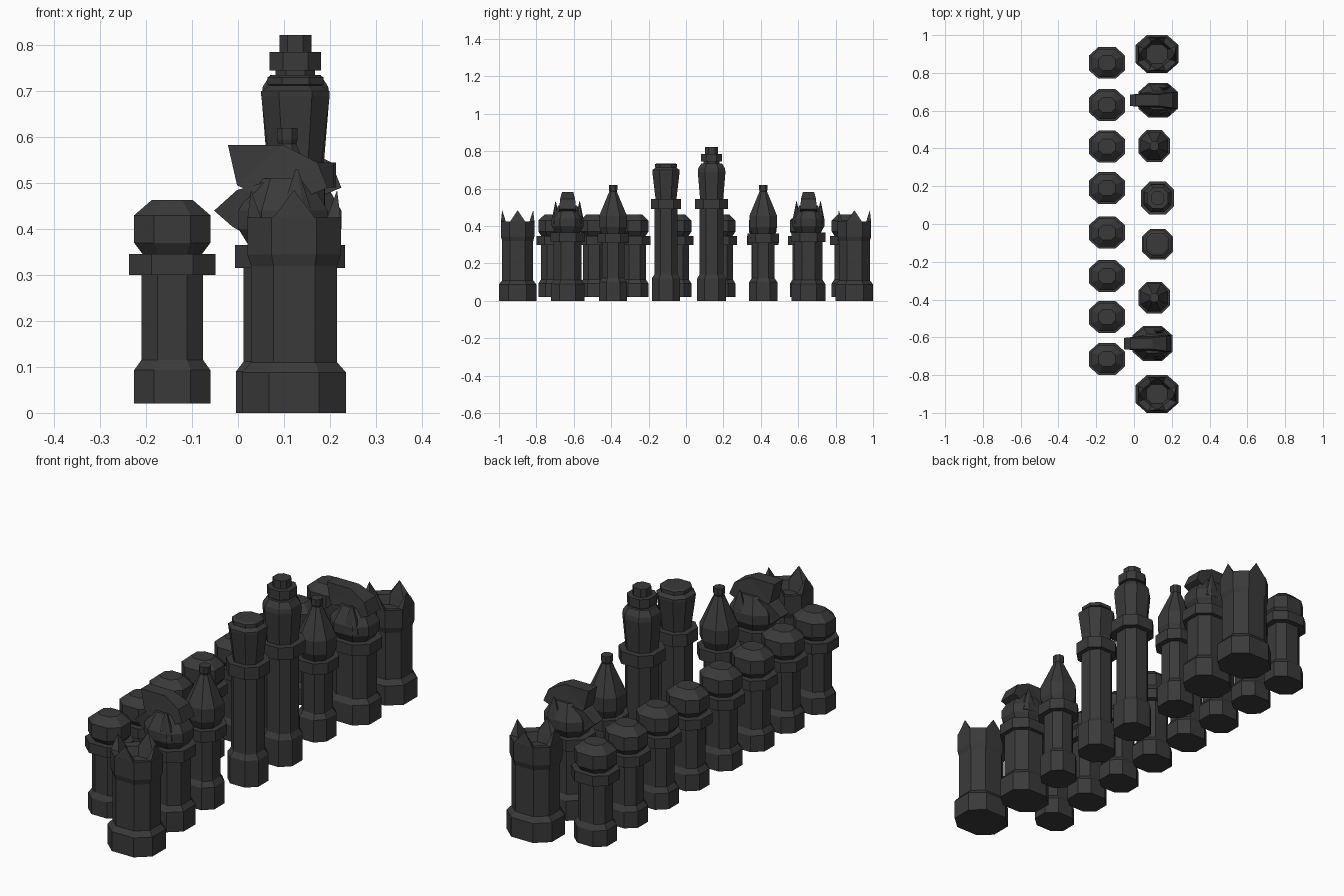
import bpy
import bmesh

cube = bpy.data.objects.get("Cube")
if cube:
    bpy.data.objects.remove(cube, do_unlink=True)

charcoal = bpy.data.materials.new("charcoal")
charcoal.use_nodes = True
shade = (0.042, 0.042, 0.042, 1)
charcoal.diffuse_color = shade
charcoal.node_tree.nodes["Principled BSDF"].inputs["Base Color"].default_value = shade


def finish(name, bm, x, y):
    bmesh.ops.recalc_face_normals(bm, faces=bm.faces)
    mesh = bpy.data.meshes.new(name)
    bm.to_mesh(mesh)
    bm.free()
    mesh.materials.append(charcoal)
    obj = bpy.data.objects.new(name, mesh)
    obj.location = (x, y, 0)
    bpy.context.collection.objects.link(obj)
    return obj


def octagon(r, stretch, flat=0.48):
    f = r * flat
    pts = [(r, -f), (r, f), (f, r), (-f, r), (-r, f), (-r, -f), (-f, -r), (f, -r)]
    return [(px * stretch, py) for px, py in pts]


def turned(name, profile, x, y, stretch=1.0):
    """Eight-sided column following (radius, height) pairs."""
    bm = bmesh.new()
    rings = [[bm.verts.new((*p, z)) for p in octagon(r, stretch)] for r, z in profile]
    for low, high in zip(rings, rings[1:]):
        for i in range(8):
            j = (i + 1) % 8
            bm.faces.new((low[i], low[j], high[j], high[i]))
    bm.faces.new(rings[0])
    bm.faces.new(rings[-1])
    return finish(name, bm, x, y)


def slab(name, outline, x, y):
    """Side outline of (x, z, half width) points, closed on both sides."""
    bm = bmesh.new()
    left = [bm.verts.new((px, w, z)) for px, z, w in outline]
    right = [bm.verts.new((px, -w, z)) for px, z, w in outline]
    n = len(outline)
    for i in range(n):
        j = (i + 1) % n
        bm.faces.new((left[i], left[j], right[j], right[i]))
    caps = [bm.faces.new(left), bm.faces.new(right)]
    bmesh.ops.triangulate(bm, faces=caps)
    return finish(name, bm, x, y)


def foot(base, column, step, bottom=0.0):
    return [(base, bottom), (base, step), (column, step + 0.022)]


def collar(column, r, low, high, neck):
    return [(column, low), (r, low), (r, high), (neck, high)]


def pawn(x, y):
    turned("pawn", foot(0.074, 0.06, 0.093, 0.02)
           + collar(0.06, 0.084, 0.30, 0.346, 0.058)
           + [(0.074, 0.37), (0.074, 0.43), (0.04, 0.463)], x, y, 1.12)


def rook(x, y):
    stretch = 1.13
    turned("rook_tower", foot(0.1, 0.083, 0.088)
           + [(0.083, 0.32), (0.09, 0.345), (0.09, 0.425), (0.062, 0.42), (0.05, 0.38)],
           x, y, stretch)
    # One pointed battlement on each main side
    outer, inner = octagon(0.09, stretch), octagon(0.062, stretch)
    for a in range(0, 8, 2):
        b = a + 1
        bm = bmesh.new()
        base = [bm.verts.new((*p, 0.42)) for p in (outer[a], outer[b], inner[b], inner[a])]
        mx = (outer[a][0] + outer[b][0]) * 0.46
        my = (outer[a][1] + outer[b][1]) * 0.46
        tip = bm.verts.new((mx, my, 0.485))
        bm.faces.new(base)
        for i in range(4):
            bm.faces.new((base[i], base[(i + 1) % 4], tip))
        finish("rook_battlement", bm, x, y)


def knight(x, y):
    turned("knight_body", foot(0.09, 0.075, 0.09)
           + collar(0.075, 0.092, 0.315, 0.365, 0.066)
           + [(0.085, 0.40), (0.085, 0.44), (0.05, 0.51)], x, y, 1.14)
    slab("knight_crest", [(-0.12, 0.583, 0.03), (0.0, 0.583, 0.03), (0.075, 0.545, 0.04),
                          (0.097, 0.49, 0.045), (0.0, 0.45, 0.045), (-0.10, 0.495, 0.035)], x, y)
    slab("knight_snout", [(-0.15, 0.44, 0.03), (-0.10, 0.485, 0.035), (-0.03, 0.505, 0.045),
                          (0.03, 0.48, 0.06), (0.03, 0.37, 0.055), (-0.05, 0.37, 0.045),
                          (-0.11, 0.405, 0.03)], x, y)
    for side in (-1, 1):
        turned("knight_ear", [(0.022, 0.41), (0.018, 0.45), (0.002, 0.53)],
               x + 0.03, y + side * 0.064, 1.6)


def bishop(x, y):
    turned("bishop", foot(0.075, 0.06, 0.1)
           + collar(0.06, 0.084, 0.31, 0.36, 0.06)
           + [(0.074, 0.395), (0.074, 0.455), (0.02, 0.585), (0.023, 0.595), (0.023, 0.62)],
           x, y, 0.98)


def queen(x, y):
    turned("queen", foot(0.076, 0.062, 0.12)
           + collar(0.062, 0.081, 0.49, 0.545, 0.056)
           + [(0.073, 0.69), (0.073, 0.70), (0.055, 0.712), (0.06, 0.714),
              (0.06, 0.73), (0.05, 0.735)], x, y, 1.02)


def king(x, y):
    turned("king", foot(0.077, 0.064, 0.12)
           + collar(0.064, 0.088, 0.49, 0.545, 0.062)
           + [(0.074, 0.69), (0.071, 0.71), (0.055, 0.735), (0.043, 0.735), (0.043, 0.745)]
           + [(0.056, 0.745), (0.056, 0.785), (0.035, 0.785), (0.035, 0.822)], x, y)


# Row of pawns
for y in (0.853, 0.63, 0.41, 0.19, -0.045, -0.275, -0.492, -0.715):
    pawn(-0.143, y)

# Row of larger pieces
rook(0.122, 0.9)
rook(0.122, -0.9)
knight(0.128, 0.655)
knight(0.098, -0.633)
bishop(0.107, 0.413)
bishop(0.107, -0.39)
queen(0.125, -0.107)
king(0.125, 0.137)
